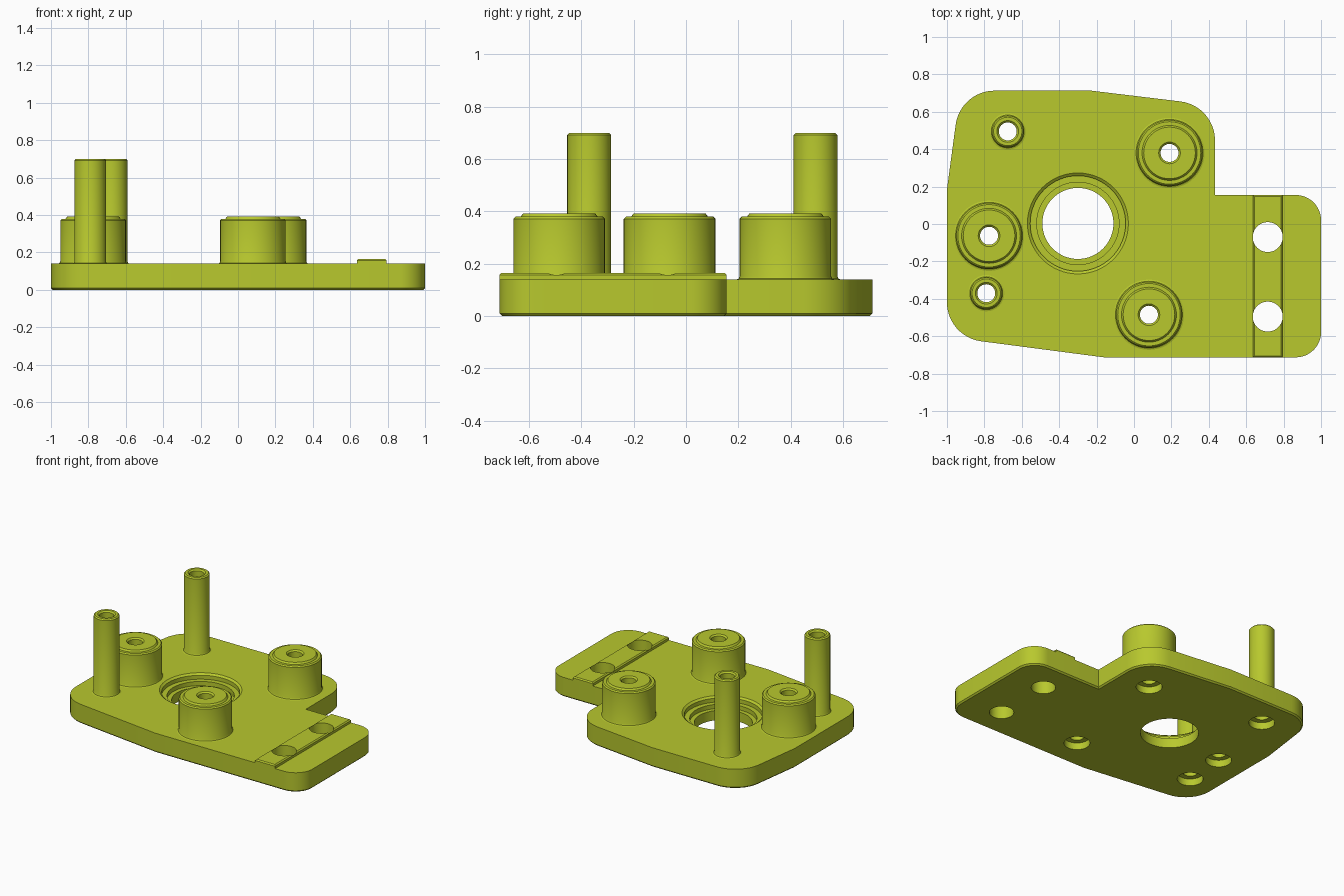
import bpy, bmesh, math
from mathutils import Vector

if "Cube" in bpy.data.objects:
    bpy.data.objects.remove(bpy.data.objects["Cube"])

T = 0.14            # plate thickness
BORE = 0.048        # screw hole radius
BOSSES = [(0.19, 0.38), (0.08, -0.485), (-0.775, -0.063)]
POSTS = [(-0.675, 0.495), (-0.79, -0.37)]
STRIP_HOLES = [(0.715, -0.07), (0.715, -0.495)]
CENTRE = (-0.3, 0.003)

mat = bpy.data.materials.new("lime_green")
mat.diffuse_color = (0.48, 0.58, 0.027, 1)
mat.use_nodes = True
mat.node_tree.nodes["Principled BSDF"].inputs["Base Color"].default_value = mat.diffuse_color


def make_object(name, bm):
    bmesh.ops.recalc_face_normals(bm, faces=bm.faces)
    me = bpy.data.meshes.new(name)
    bm.to_mesh(me)
    bm.free()
    me.materials.append(mat)
    ob = bpy.data.objects.new(name, me)
    bpy.context.collection.objects.link(ob)
    return ob


def lathe(bm, centre, profile, seg=48, capped=False):
    """Spin (radius, z) points round a vertical axis."""
    rings = []
    for r, z in profile:
        rings.append([bm.verts.new((centre[0] + r * math.cos(2 * math.pi * i / seg),
                                    centre[1] + r * math.sin(2 * math.pi * i / seg), z))
                      for i in range(seg)])
    for a, b in zip(rings, rings[1:]):
        for i in range(seg):
            j = (i + 1) % seg
            bm.faces.new((a[i], a[j], b[j], b[i]))
    if capped:
        bm.faces.new(rings[0])
        bm.faces.new(rings[-1])


def rounded_outline(corners, steps=12):
    """Round each (x, y, radius) corner with a tangent arc."""
    pts = []
    n = len(corners)
    for i, (x, y, r) in enumerate(corners):
        p = Vector((x, y))
        if r == 0:
            pts.append(p)
            continue
        a = (Vector(corners[i - 1][:2]) - p).normalized()
        b = (Vector(corners[(i + 1) % n][:2]) - p).normalized()
        half = a.angle(b) / 2
        c = p + (a + b).normalized() * (r / math.sin(half))
        start = p + a * (r / math.tan(half)) - c
        end = p + b * (r / math.tan(half)) - c
        sweep = start.angle(end)
        for k in range(steps + 1):
            t = k / steps
            pts.append(c + (start * math.sin((1 - t) * sweep)
                            + end * math.sin(t * sweep)) / math.sin(sweep))
    return pts


# Base plate: rounded outline, extruded, with a chamfered lower edge
outline = rounded_outline([
    (-1, 0.185, 0), (-0.929, 0.713, 0.21), (-0.23, 0.713, 0), (0.433, 0.633, 0.21),
    (0.433, 0.155, 0), (1, 0.155, 0.135), (1, -0.713, 0.135), (-0.16, -0.713, 0),
    (-1, -0.603, 0.21)])
bm = bmesh.new()
bottom = bm.faces.new([bm.verts.new((p.x, p.y, 0)) for p in outline])
ext = bmesh.ops.extrude_face_region(bm, geom=[bottom], use_keep_orig=True)
for v in ext["geom"]:
    if isinstance(v, bmesh.types.BMVert):
        v.co.z = T
bmesh.ops.recalc_face_normals(bm, faces=bm.faces)
low = [e for e in bm.edges if all(v.co.z < 0.001 for v in e.verts)]
bmesh.ops.bevel(bm, geom=low, offset=0.01, segments=1, affect='EDGES')
plate = make_object("base_plate", bm)

# Raised strip with softened top edges
bm = bmesh.new()
bmesh.ops.create_cube(bm, size=1)
for v in bm.verts:
    v.co = (0.715 + v.co.x * 0.16, -0.279 + v.co.y * 0.868, 0.1525 + v.co.z * 0.025)
top = [e for e in bm.edges if all(v.co.z > 0.16 for v in e.verts)]
bmesh.ops.bevel(bm, geom=top, offset=0.008, segments=1, affect='EDGES')
strip = make_object("raised_strip", bm)

# Hole cutter: stepped centre bore, counterbored screw holes, plain strip holes
bm = bmesh.new()
lathe(bm, CENTRE, [(0.19, -0.1), (0.19, 0.07), (0.22, 0.07), (0.22, 0.1), (0.255, 0.1),
                   (0.255, 0.128), (0.27, T), (0.27, 0.3)], 64, True)
for c in BOSSES + POSTS:
    lathe(bm, c, [(0.085, -0.1), (0.085, 0.05), (BORE, 0.05), (BORE, 0.3)], 48, True)
for c in STRIP_HOLES:
    lathe(bm, c, [(0.08, -0.1), (0.08, 0.3)], 48, True)
cutter = make_object("hole_cutter", bm)
cutter.hide_render = True
for ob in (plate, strip):
    mod = ob.modifiers.new("holes", 'BOOLEAN')
    mod.operation = 'DIFFERENCE'
    mod.solver = 'EXACT'
    mod.object = cutter
    bpy.context.view_layer.objects.active = ob
    bpy.ops.object.modifier_apply(modifier=mod.name)
bpy.data.objects.remove(cutter)

parts = [plate, strip]

# Wide bosses: base fillet, chamfered shoulder, raised rim and bore
for c in BOSSES:
    bm = bmesh.new()
    lathe(bm, c, [(0.188, T), (0.179, 0.143), (0.175, 0.152), (0.175, 0.372), (0.167, 0.38),
                  (0.147, 0.38), (0.138, 0.392), (0.058, 0.392), (BORE, 0.382), (BORE, T)])
    parts.append(make_object("boss", bm))

# Tall hollow posts
for c in POSTS:
    bm = bmesh.new()
    lathe(bm, c, [(0.097, T), (0.088, 0.143), (0.084, 0.152), (0.084, 0.692), (0.076, 0.7),
                  (0.058, 0.7), (BORE, 0.69), (BORE, T)])
    parts.append(make_object("post", bm))

# Smooth curved walls, keep edges crisp
bpy.ops.object.select_all(action='DESELECT')
for ob in parts:
    ob.select_set(True)
bpy.context.view_layer.objects.active = plate
bpy.ops.object.shade_smooth_by_angle(angle=math.radians(30))
